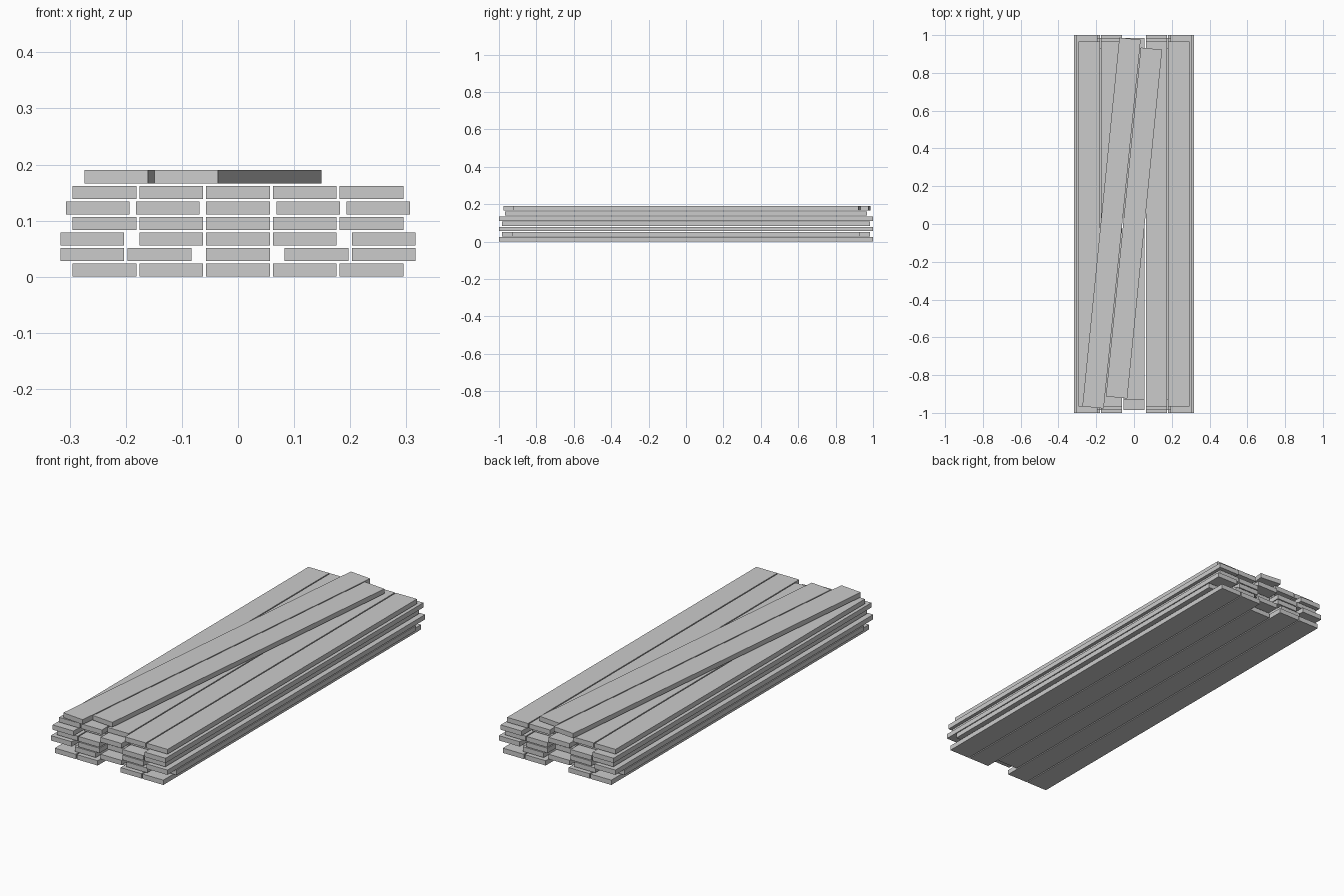
import bpy, math

if "Cube" in bpy.data.objects:
    bpy.data.objects.remove(bpy.data.objects["Cube"])

W, T, STEP = 0.1135, 0.0236, 0.0277   # plank width, thickness, layer spacing


def plank(name, x, y, layer, half_len, angle=0.0):
    bpy.ops.mesh.primitive_cube_add(size=1, location=(x, y, layer * STEP + T / 2),
                                    rotation=(0, 0, math.radians(angle)))
    ob = bpy.context.object
    ob.name = name
    ob.scale = (W, 2 * half_len, T)


# each layer: x offsets of (inner, outer) planks, half lengths of (middle, inner, outer)
layers = [
    ((0.119, 0.238), (0.93, 1.0, 1.0)),
    ((0.140, 0.260), (0.985, 0.985, 0.93)),
    ((0.119, 0.260), (0.93, 0.985, 1.0)),
    ((0.119, 0.238), (0.93, 0.985, 0.985)),
    ((0.125, 0.250), (0.985, 0.93, 1.0)),
    ((0.119, 0.238), (0.93, 0.967, 0.967)),
]
for i, ((xi, xo), (lm, li, lo)) in enumerate(layers):
    for j, (x, h) in enumerate([(-xo, lo), (-xi, li), (0, lm), (xi, li), (xo, lo)]):
        plank(f"plank_layer{i + 1}_{j + 1}", x, 0, i, h)

# loose slanted planks on top
plank("top_plank_long", -0.119, 0.005, 6, 0.981, -5.72)
plank("top_plank_short", 0.0, 0.005, 6, 0.928, -5.72)
